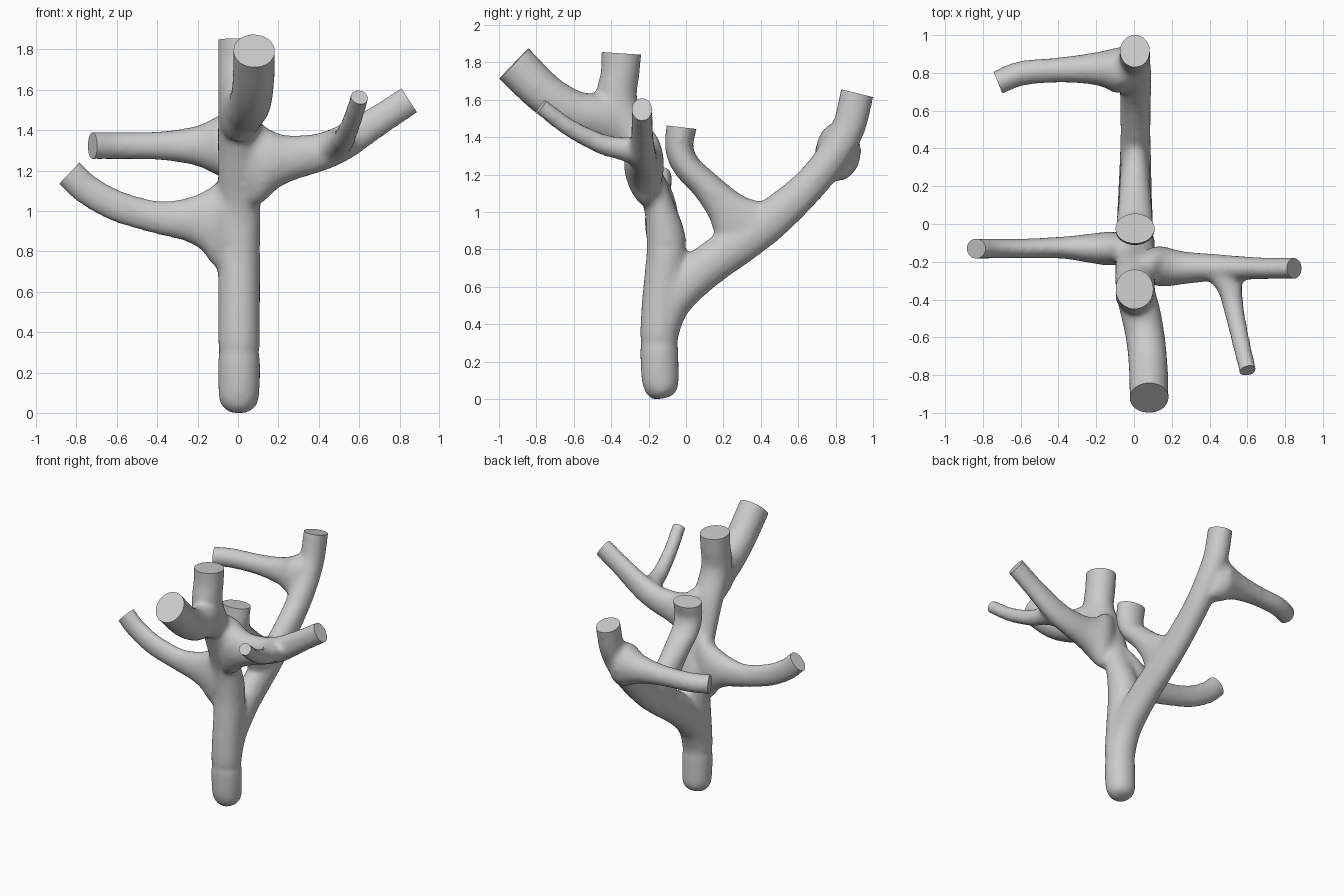
import bpy, bmesh
from math import cos, sin, pi, sqrt
from mathutils import Vector

SIDES, SUB, EXT = 28, 6, 0.1

# Each limb: rows of x, y, z, radius sideways, radius up/down
front_stem = [
    (0.005, -0.125, 0.0, .035, .035), (0.005, -0.128, 0.018, .068, .065),
    (0.005, -0.133, 0.06, .094, .09), (0.005, -0.14, 0.15, .1, .098),
    (0.005, -0.142, 0.35, .1, .1), (0.005, -0.125, 0.55, .1, .105),
    (0.005, -0.105, 0.75, .102, .105), (0.005, -0.11, 0.88, .103, .1),
    (0.005, -0.145, 1.03, .103, .078), (0.005, -0.205, 1.2, .103, .074),
    (0.005, -0.27, 1.38, .103, .085), (0.005, -0.345, 1.52, .1, .1),
    (0.003, -0.37, 1.62, .098, .105), (0.003, -0.352, 1.74, .098, .1),
    (0.003, -0.345, 1.845, .098, .104)]
back_stem = [
    (0.005, -0.135, 0.35, .095, .09), (0.005, -0.085, 0.5, .095, .1),
    (0.005, 0.02, 0.63, .092, .11), (0.005, 0.15, 0.735, .086, .11),
    (0.007, 0.3, 0.84, .08, .11), (0.008, 0.46, 0.96, .075, .105),
    (0.008, 0.65, 1.13, .077, .088), (0.007, 0.78, 1.29, .08, .085),
    (0.005, 0.87, 1.45, .078, .085), (0.005, 0.915, 1.632, .076, .086)]
left_branch = [
    (-0.05, -0.13, 0.94, .07, .25), (-0.11, -0.13, 0.945, .085, .21),
    (-0.16, -0.13, 0.95, .083, .155), (-0.25, -0.128, 0.955, .07, .107),
    (-0.4, -0.125, 0.965, .05, .078), (-0.6, -0.13, 1.022, .045, .074),
    (-0.75, -0.13, 1.105, .045, .072), (-0.835, -0.13, 1.185, .047, .071)]
right_branch = [
    (0.05, -0.215, 1.24, .07, .22), (0.115, -0.22, 1.245, .1, .2),
    (0.17, -0.228, 1.25, .1, .15), (0.26, -0.232, 1.26, .083, .11),
    (0.4, -0.23, 1.287, .068, .092), (0.52, -0.232, 1.335, .06, .085),
    (0.69, -0.235, 1.442, .05, .073), (0.848, -0.235, 1.545, .048, .07)]
twig = [
    (0.45, -0.22, 1.3, .09, .07), (0.49, -0.29, 1.325, .075, .065),
    (0.512, -0.36, 1.34, .057, .055), (0.528, -0.45, 1.36, .047, .048),
    (0.565, -0.62, 1.445, .04, .04), (0.602, -0.775, 1.56, .038, .036)]
front_branch = [
    (0.005, -0.31, 1.43, .09, .12), (0.012, -0.38, 1.475, .1, .13),
    (0.035, -0.47, 1.505, .102, .12), (0.06, -0.6, 1.535, .1, .11),
    (0.075, -0.75, 1.625, .1, .108), (0.08, -0.92, 1.79, .1, .112)]
inner_branch = [
    (0.007, 0.34, 0.9, .07, .17), (0.006, 0.27, 0.955, .075, .145),
    (0.005, 0.2, 1.035, .078, .1), (0.005, 0.1, 1.145, .086, .075),
    (0.005, 0.005, 1.24, .095, .07), (0.005, -0.037, 1.34, .1, .07),
    (0.005, -0.024, 1.45, .103, .077)]
back_left_branch = [
    (0.0, 0.81, 1.32, .09, .15), (-0.08, 0.815, 1.32, .12, .155),
    (-0.13, 0.82, 1.32, .103, .13), (-0.22, 0.822, 1.32, .08, .092),
    (-0.4, 0.815, 1.32, .061, .065), (-0.6, 0.797, 1.32, .06, .062),
    (-0.72, 0.748, 1.32, .058, .062)]
limbs = [front_stem, back_stem, left_branch, right_branch, twig,
         front_branch, inner_branch, back_left_branch]


def spline(rows):
    """Catmull-Rom through positions and radii together."""
    p = [Vector(r) for r in rows]
    p = [2 * p[0] - p[1]] + p + [2 * p[-1] - p[-2]]
    out = []
    for i in range(1, len(p) - 2):
        a, b, c, d = p[i - 1:i + 3]
        for k in range(SUB):
            t = k / SUB
            out.append(0.5 * (2 * b + (c - a) * t + (2 * a - 5 * b + 4 * c - d) * t * t
                              + (3 * b - a - 3 * c + d) * t ** 3))
    out.append(p[-2])
    return out


def tip_of(rows):
    tip = Vector(rows[-1][:3])
    return tip, (tip - Vector(rows[-2][:3])).normalized()


def grow(r):
    """Allow for the shrinkage of the smoothing pass."""
    return sqrt(r * r + 0.0008)


def add_tube(bm, rows):
    pts = spline(rows)
    tip, n = tip_of(rows)
    last = pts[-1].copy()
    for i in range(3):
        last[i] = tip[i] + n[i] * EXT
    pts.append(last)
    rings = []
    for i, p in enumerate(pts):
        c = Vector(p[:3])
        t = (Vector(pts[min(i + 1, len(pts) - 1)][:3]) - Vector(pts[max(i - 1, 0)][:3])).normalized()
        side = t.cross(Vector((0, 0, 1)))
        side = side.normalized() if side.length > 0.001 else Vector((1, 0, 0))
        up = side.cross(t).normalized()
        ra, rb = grow(max(p[3], .02)), grow(max(p[4], .02))
        rings.append([bm.verts.new(c + side * ra * cos(2 * pi * k / SIDES)
                                   + up * rb * sin(2 * pi * k / SIDES)) for k in range(SIDES)])
    for a, b in zip(rings, rings[1:]):
        for k in range(SIDES):
            j = (k + 1) % SIDES
            bm.faces.new((a[k], a[j], b[j], b[k]))
    bm.faces.new(rings[0][::-1])
    bm.faces.new(rings[-1])


# Overlapping limbs, fused into one smooth skin
bm = bmesh.new()
for limb in limbs:
    add_tube(bm, limb)
bmesh.ops.recalc_face_normals(bm, faces=bm.faces[:])
mesh = bpy.data.meshes.new("branching_trunk")
bm.to_mesh(mesh)
bm.free()
tree = bpy.data.objects.new("branching_trunk", mesh)
bpy.context.collection.objects.link(tree)
rem = tree.modifiers.new("fuse", 'REMESH')
rem.mode = 'VOXEL'
rem.voxel_size = 0.018
smo = tree.modifiers.new("soften", 'SMOOTH')
smo.factor = 0.5
smo.iterations = 10
bpy.context.view_layer.update()
fused = bpy.data.meshes.new_from_object(tree.evaluated_get(bpy.context.evaluated_depsgraph_get()))
tree.modifiers.clear()

# Saw every limb off flat and cap it
bm = bmesh.new()
bm.from_mesh(fused)
for limb in limbs:
    tip, n = tip_of(limb)

    def near(v, low, high):
        d = v.co - tip
        h = d.dot(n)
        return low < h < high and (d - n * h).length < 0.15

    faces = [f for f in bm.faces if all(near(v, -0.06, 0.25) for v in f.verts)]
    geom = set(faces)
    for f in faces:
        geom.update(f.edges)
        geom.update(f.verts)
    bmesh.ops.bisect_plane(bm, geom=list(geom), dist=1e-5, plane_co=tip, plane_no=n)
    bmesh.ops.delete(bm, geom=[v for v in bm.verts if near(v, 5e-5, 0.25)], context='VERTS')
bmesh.ops.holes_fill(bm, edges=[e for e in bm.edges if e.is_boundary], sides=0)
bmesh.ops.recalc_face_normals(bm, faces=bm.faces[:])

# Stand it on the ground
low = min(v.co.z for v in bm.verts)
bmesh.ops.translate(bm, verts=bm.verts[:], vec=(0, 0, -low))
bm.to_mesh(fused)
bm.free()
tree.data = fused
fused.name = "branching_trunk"

bpy.context.view_layer.objects.active = tree
tree.select_set(True)
bpy.ops.object.shade_smooth_by_angle(angle=0.7)
